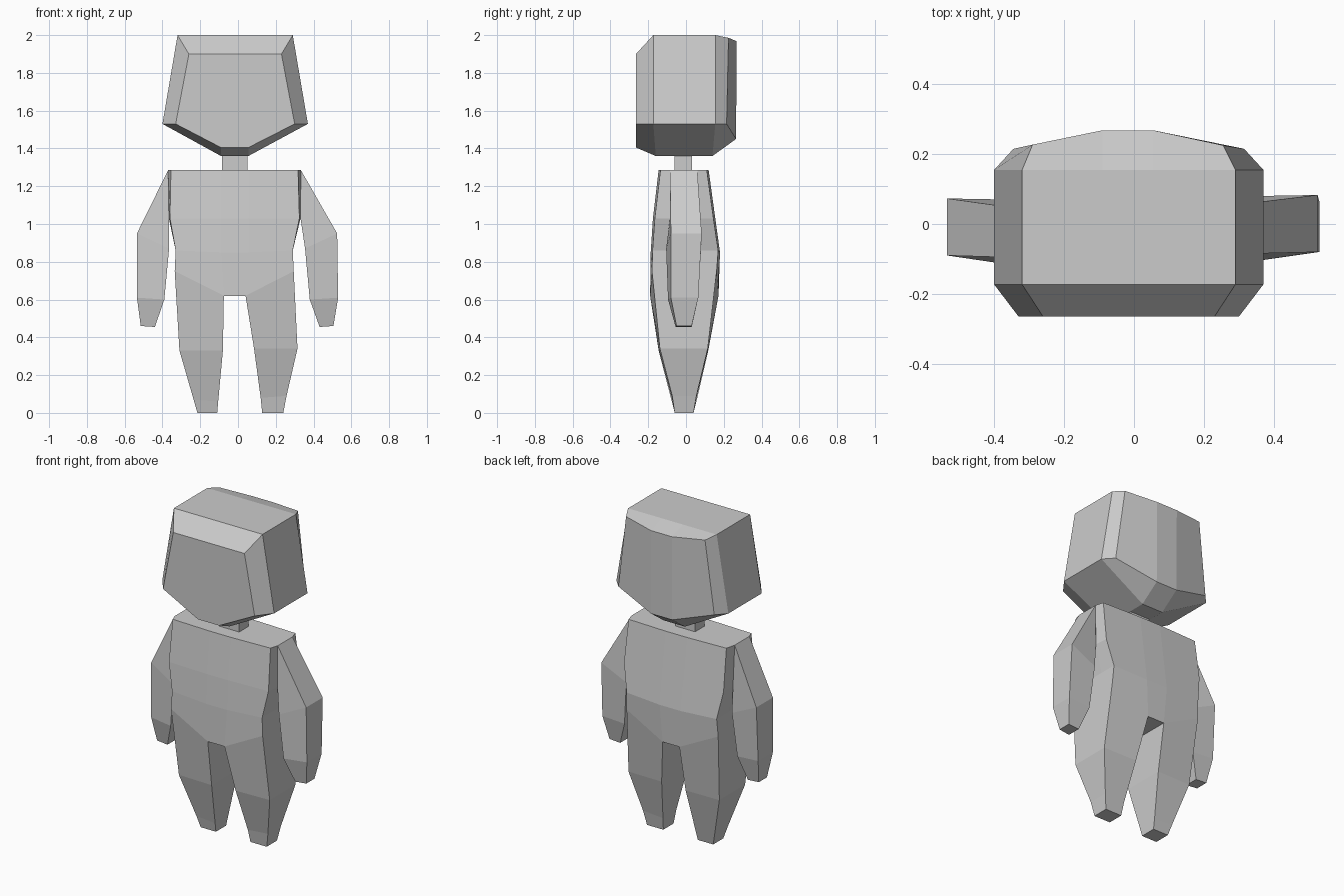
import bpy, bmesh

if "Cube" in bpy.data.objects:
    bpy.data.objects.remove(bpy.data.objects["Cube"])


def loft(name, rings, caps):
    """Skin equal-sized rings of points; caps are lists of (ring, point) corners."""
    bm = bmesh.new()
    v = [[bm.verts.new(p) for p in ring] for ring in rings]
    n = len(rings[0])
    for a, b in zip(v, v[1:]):
        for i in range(n):
            j = (i + 1) % n
            bm.faces.new((a[i], a[j], b[j], b[i]))
    for ring, ids in caps:
        bm.faces.new([v[ring][i] for i in ids])
    bmesh.ops.recalc_face_normals(bm, faces=bm.faces)
    me = bpy.data.meshes.new(name)
    bm.to_mesh(me)
    bm.free()
    ob = bpy.data.objects.new(name, me)
    bpy.context.collection.objects.link(ob)
    return ob


C0, C1 = -0.09, 0.055  # centre panel edges

# Head: front face, two full sections, bowed back
front = [(-.26, -.265, 1.9), (C0, -.265, 1.9), (C1, -.265, 1.9), (.23, -.265, 1.9),
         (.30, -.265, 1.53), (C1, -.265, 1.405), (C0, -.265, 1.405), (-.33, -.265, 1.53)]
outline = [(-.32, 2), (C0, 2), (C1, 2), (.29, 2),
           (.37, 1.53), (C1, 1.36), (C0, 1.36), (-.40, 1.53)]
mid = [[(x, y, z) for x, z in outline] for y in (-.173, .155)]
for i in (5, 6):  # underside ends slightly before the cheeks
    mid[0][i] = (outline[i][0], -.16, 1.36)
    mid[1][i] = (outline[i][0], .14, 1.36)
back = [(-.29, .227, 1.985), (C0, .268, 1.968), (C1, .268, 1.968), (.255, .225, 1.985),
        (.315, .215, 1.53), (C1, .265, 1.45), (C0, .265, 1.45), (-.345, .215, 1.53)]
loft("head", [front] + mid + [back],
     [(0, range(8)), (3, (0, 1, 6, 7)), (3, (1, 2, 5, 6)), (3, (2, 3, 4, 5))])

# Neck
neck = [[(-.085, -.06, z), (.05, -.06, z), (.05, .032, z), (-.085, .032, z)]
        for z in (1.28, 1.39)]
loft("neck", neck, [])


# Torso: corners, centre panel and slightly bulged sides
def torso_ring(zo, zc, xl, xr, cl, cr, yf, yb, bulge):
    f, b = yf + .01, yb - .01
    return [(xl, f, zo), (cl, yf, zc), (cr, yf, zc), (xr, f, zo),
            (xr + bulge, -.085, zo), (xr + bulge, .06, zo),
            (xr, b, zo), (cr, yb, zc), (cl, yb, zc), (xl, b, zo),
            (xl - bulge, .05, zo), (xl - bulge, -.095, zo)]


torso = [torso_ring(1.285, 1.285, -.355, .318, C0, C1, -.145, .12, .015),
         torso_ring(1.03, 1.03, -.36, .325, C0, C1, -.175, .155, .006),
         torso_ring(.86, .85, -.33, .29, C0, C1, -.187, .18, 0),
         torso_ring(.75, .62, -.335, .295, -.075, .04, -.19, .172, 0)]
loft("torso", torso, [(0, range(12)), (3, (1, 2, 7, 8))])


# Limbs: four-sided rings from outer and inner edges (x, z, front y, back y)
def limb(name, outer, inner, shift=0):
    rings = []
    for (xo, zo, fo, bo), (xi, zi, fi, bi) in zip(outer, inner):
        rings.append([(xo, fo + shift, zo), (xo, bo + shift, zo),
                      (xi, bi + shift, zi), (xi, fi + shift, zi)])
    loft(name, rings, [(len(rings) - 1, range(4))])


def edge(xs, zs, ys):
    return [(x, z, f, b) for x, z, (f, b) in zip(xs, zs, ys)]


# Legs
leg_o = [(-.18, .162), (-.138, .115), (-.073, .055), (-.06, .04)]
leg_i = [(-.19, .172), (-.145, .118), (-.075, .055), (-.06, .04)]
limb("right_leg", edge((.295, .315, .257, .24), (.75, .34, .09, 0), leg_o),
     edge((.04, .085, .12, .128), (.62, .34, .08, 0), leg_i))
limb("left_leg", edge((-.335, -.31, -.235, -.215), (.75, .33, .07, 0), leg_o),
     edge((-.075, -.08, -.105, -.11), (.62, .33, .06, 0), leg_i))

# Arms
arm_o = [(-.085, .06), (-.08, .083), (-.08, .065), (-.05, .03)]
arm_i = [(-.085, .06), (-.105, .08), (-.095, .062), (-.055, .03)]
arm_zo, arm_zi = (1.285, .95, .61, .46), (1.03, .87, .6, .455)
limb("right_arm", edge((.333, .525, .53, .505), arm_zo, arm_o),
     edge((.331, .355, .38, .432), arm_zi, arm_i))
limb("left_arm", edge((-.37, -.535, -.535, -.515), arm_zo, arm_o),
     edge((-.366, -.365, -.39, -.44), arm_zi, arm_i), -.01)
